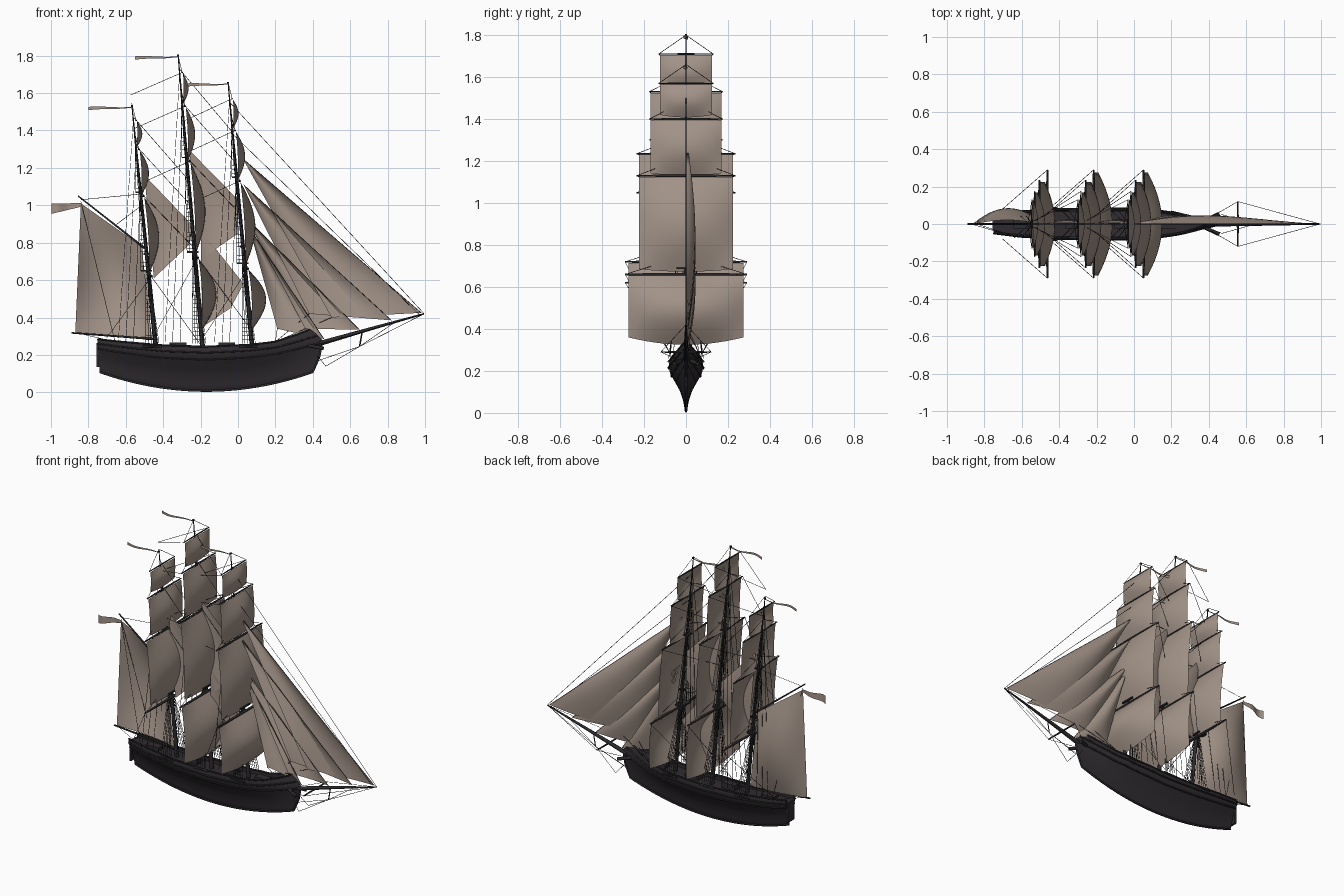
import bpy, bmesh, math
from mathutils import Vector as V

if "Cube" in bpy.data.objects:
    bpy.data.objects.remove(bpy.data.objects["Cube"])

def material(name, c):
    m = bpy.data.materials.new(name)
    m.diffuse_color = (*c, 1)
    m.use_nodes = True
    m.node_tree.nodes["Principled BSDF"].inputs["Base Color"].default_value = m.diffuse_color
    return m

HULL = material("dark_hull", (0.03, 0.025, 0.03))
SPAR = material("dark_spar", (0.025, 0.023, 0.025))
CLOTH = material("canvas", (0.36, 0.29, 0.245))

def patch(name, f, nu, nv, mat, fill=False):
    """Grid surface from f(u, v), coincident points merged."""
    bm = bmesh.new()
    g = [[bm.verts.new(f(i / nu, j / nv)) for j in range(nv + 1)] for i in range(nu + 1)]
    for i in range(nu):
        for j in range(nv):
            bm.faces.new((g[i][j], g[i + 1][j], g[i + 1][j + 1], g[i][j + 1]))
    bmesh.ops.remove_doubles(bm, verts=bm.verts, dist=1e-5)
    if fill:
        bmesh.ops.holes_fill(bm, edges=[e for e in bm.edges if e.is_boundary])
    bmesh.ops.recalc_face_normals(bm, faces=bm.faces)
    me = bpy.data.meshes.new(name)
    bm.to_mesh(me)
    bm.free()
    ob = bpy.data.objects.new(name, me)
    bpy.context.collection.objects.link(ob)
    me.materials.append(mat)
    me.shade_smooth()
    return ob

def rods(name, paths, r, res=0):
    """Tubes along paths of points; a path may be (points, radius factors)."""
    cu = bpy.data.curves.new(name, 'CURVE')
    cu.dimensions, cu.bevel_depth, cu.bevel_resolution = '3D', r, res
    cu.use_fill_caps = True
    for p in paths:
        pts, rad = p if isinstance(p, tuple) else (p, [1] * len(p))
        s = cu.splines.new('POLY')
        s.points.add(len(pts) - 1)
        for q, co, k in zip(s.points, pts, rad):
            q.co, q.radius = (*co, 1), k
    cu.materials.append(SPAR)
    ob = bpy.data.objects.new(name, cu)
    bpy.context.collection.objects.link(ob)

def box(name, loc, size, mat=SPAR):
    bpy.ops.mesh.primitive_cube_add(size=1, location=loc)
    ob = bpy.context.object
    ob.name, ob.scale = name, size
    ob.data.materials.append(mat)

def interp(tab, t):
    for (a, p), (b, q) in zip(tab, tab[1:]):
        if t <= b:
            return p + (q - p) * (t - a) / (b - a)
    return tab[-1][1]

# Hull: half-beam, sheer and section tables
BEAM = [(0, .05), (.12, .068), (.3, .08), (.6, .083), (.75, .075), (.86, .055), (.94, .03), (1, .006)]
SHEER = [(0, .285), (.1, .272), (.3, .252), (.5, .245), (.7, .255), (.82, .27), (.91, .3), (1, .335)]
SECT = [(0, 0), (.04, .08), (.2, .16), (.4, .34), (.6, .66), (.75, .92), (.88, 1), (1, .93)]
STEM = [(0, 0), (.35, .035), (.7, .05), (.8, .04), (1, -.02)]

def hull_pt(t, u, side=1, out=0.0):
    k = .008 + .1 * abs(2 * t - 1) ** 2
    s = interp(SHEER, t)
    ramp = max(0, (t - .7) / .3) ** 2
    x = -.74 + 1.14 * t + ramp * interp(STEM, u) - .012 * u * (1 - t) ** 6
    return V((x, side * (interp(BEAM, t) * interp(SECT, u) + out), k + (s - k) * u))

def section(t):
    half = [hull_pt(t, u / 14) for u in range(15)]
    top = half[-1]
    iy = top.y * .86
    half += [V((top.x, iy, top.z)), V((top.x, iy, top.z - .022)), V((top.x, 0, top.z - .02))]
    return half + [V((p.x, -p.y, p.z)) for p in reversed(half)]

NS = len(section(0)) - 1
hull = patch("hull", lambda a, b: section(a)[round(b * NS)], 40, NS, HULL, True)
bpy.context.view_layer.objects.active = hull
hull.select_set(True)
bpy.ops.object.shade_smooth_by_angle(angle=math.radians(40))

# Wales and rails along the sides, keel and stem
rods("wales", [[hull_pt(i / 40, u, s, .001) for i in range(41)] for u in (.7, .86, 1) for s in (1, -1)], .005, 1)
rods("keel", [[hull_pt(i / 40, 0, 0) for i in range(41)] + [hull_pt(1, u / 8, 0) for u in range(1, 9)]], .006, 1)
box("stern_transom", (-.75, 0, .2), (.012, .07, .13), HULL)
for i, x in enumerate((-.6, -.32, -.06, .18)):
    box("deck_hatch_%d" % i, (x, 0, .25), (.09, .05, .035), HULL)
rods("catheads", [[(.38, s * .02, .25), (.455, s * .055, .235)] for s in (1, -1)], .01, 1)

# Masts: name, base x, top x, top z, yard heights
MASTS = [("fore", .075, -.053, 1.655, (.66, 1.13, 1.40, 1.57)),
         ("main", -.19, -.32, 1.80, (.72, 1.235, 1.53, 1.71)),
         ("mizzen", -.44, -.567, 1.53, (.62, 1.05, 1.30, 1.455))]
YARD = (.29, .235, .175, .13)
SAIL = (.275, .225, .168, .125)
BULGE = (.088, .066, .045, .03)
SAILNAME = ("course", "topsail", "topgallant", "royal")
ropes, ratlines = [], []

def axis(m, z):
    return m[1] + (m[2] - m[1]) * (z - .25) / (m[3] - .25)

def at(i, z):
    return V((axis(MASTS[i], z), 0, z))

def square_sail(m, i):
    top = m[4][i] - .005
    bot = (.36, m[4][0] + .025, m[4][1] + .012, m[4][2] + .02)[i]
    drop = .035 if i == 0 else .012
    def f(u, v):
        w = 2 * u - 1
        c = 1 - w * w
        z = top + (bot - top) * v
        x = axis(m, z) + .014 * (1 - v) + .004 + BULGE[i] * (.12 + .88 * c) * math.sin(math.pi * v)
        return V((x, w * SAIL[i], z - drop * c * v * v))
    patch("%s_%s" % (m[0], SAILNAME[i]), f, 14, 14, CLOTH)

for n, m in enumerate(MASTS):
    name, Z = m[0], m[4]
    rods(name + "_mast", [([(axis(m, z), 0, z) for z in (.2, Z[0], Z[1], Z[2], m[3])], [1, .85, .6, .4, .2])], .013, 2)
    box(name + "_truck", (m[2], 0, m[3]), (.01, .01, .01))
    # Yards, with square sails below them (no course on the mizzen)
    for i in range(4):
        x = axis(m, Z[i]) + .014
        rods("%s_yard_%d" % (name, i), [([(x, w * YARD[i], Z[i]) for w in (-1, -.5, 0, .5, 1)], [.6, .9, 1, .9, .6])], .008 - .0012 * i, 1)
        if i or name != "mizzen":
            square_sail(m, i)
        for s in (1, -1):
            end = (x, s * YARD[i], Z[i])
            ropes.append([end, at(n, Z[i] + .09)])
            if i == 0:
                ropes.append([end, (x - .24, s * .08, .29)])
            elif n < 2:
                ropes.append([end, at(n + 1, Z[i] - .12)])
    # Fighting top and crosstrees
    tz, cz = Z[0] + .03, Z[1] + .02
    box(name + "_top", (axis(m, tz) - .01, 0, tz), (.06, .09, .01))
    box(name + "_crosstrees", (axis(m, cz) - .008, 0, cz), (.035, .055, .006))
    box(name + "_cap", (axis(m, tz + .09), 0, tz + .09), (.035, .024, .012))
    # Shrouds with ratlines in three tiers
    for s in (1, -1):
        for k, (z0, z1, y0, y1, w0, w1) in enumerate(((.26, tz, .083, .012, .07, .014),
                                                   (tz, cz, .043, .008, .045, .01),
                                                   (cz, Z[2] + .01, .026, .004, .028, .006))):
            def sh(a, b):
                z = z0 + (z1 - z0) * b
                w = w0 + (w1 - w0) * b
                off = .012 if k == 0 else 0
                return V((axis(m, z) + off * (1 - b) - w * a + w * .1, s * (y0 + (y1 - y0) * b), z))
            cnt = (6, 4, 3)[k]
            ropes += [[sh(a / (cnt - 1), 0), sh(a / (cnt - 1), 1)] for a in range(cnt)]
            rungs = int((z1 - z0) / .021)
            ratlines += [[sh(0, b / rungs), sh(1, b / rungs)] for b in range(1, rungs)]
        rods("%s_channel_%d" % (name, s), [[(m[1] + .03, s * .084, .245), (m[1] - .07, s * .084, .245)]], .006)
        # Backstays to the rail
        for z, dx in ((Z[1] + .02, .12), (Z[2], .16), (Z[3], .2)):
            ropes.append([at(n, z), (m[1] - dx, s * .075, .27)])
    # Masthead pennant
    def pennant(u, v):
        h = .004 + .014 * u
        return V((m[2] - .232 * u, .014 * math.sin(u * 7) * u ** .5, m[3] - .004 - h * v - .002 * math.sin(u * 6)))
    patch(name + "_pennant", pennant, 16, 1, CLOTH)

# Bowsprit, dolphin striker and spritsail yard
TIP = V((.995, 0, .42))
rods("bowsprit", [([(.33, 0, .235), (.46, 0, .268), (.7, 0, .337), TIP], [1.2, 1, .7, .3])], .013, 2)
rods("dolphin_striker", [[(.665, 0, .33), (.65, 0, .245)]], .004)
rods("spritsail_yard", [([(.555, -.12, .29), (.555, 0, .29), (.555, .12, .29)], [.6, 1, .6])], .006, 1)
ropes += [[(.43, 0, .17), (.65, 0, .245), TIP], [(.65, 0, .245), (.84, 0, .376)]]
for s in (1, -1):
    ropes += [[(.4, s * .03, .25), (.555, s * .12, .29), TIP], [(.47, s * .05, .14), (.65, 0, .245)],
              [(.42, s * .03, .2), (.47, s * .05, .14)]]

# Fore-and-aft sails from four (x, z) corners: top fore, top aft, bottom fore, bottom aft
def fore_aft(name, a, b, c, d, bulge):
    P = [V((x, 0, z)) for x, z in (a, b, c, d)]
    def f(u, v):
        p = P[0].lerp(P[1], u).lerp(P[2].lerp(P[3], u), v)
        p.y = bulge * math.sin(math.pi * u) ** .8 * math.sin(math.pi * (.08 + .84 * v)) if 0 < u < 1 else 0
        return p
    patch(name, f, 12, 12, CLOTH)

JIBS = [((.025, 1.25), (.98, .425), (.50, .40)), ((.03, 1.11), (.82, .385), (.38, .42)),
        ((.045, .93), (.65, .335), (.36, .34)), ((.06, .88), (.46, .285), (.21, .34))]
for i, (head, tack, clew) in enumerate(JIBS):
    fore_aft("jib_%d" % i, head, head, tack, clew, .045)
    ropes += [[(head[0], 0, head[1]), (tack[0], 0, tack[1])],
              [(clew[0], 0, clew[1]), (.2, .07, .27)]]
fore_aft("main_topmast_staysail", (0, 1.03), (-.265, 1.30), (0, .85), (-.17, .73), .02)
fore_aft("main_staysail", (.03, .58), (-.2, .87), (-.04, .45), (-.19, .35), .02)
fore_aft("mizzen_staysail", (-.24, .89), (-.5, 1.16), (-.26, .79), (-.45, .61), .02)

# Spanker with gaff, boom and ensign
fore_aft("spanker", (-.515, .78), (-.84, 1.01), (-.46, .29), (-.87, .318), .085)
rods("gaff", [([(-.485, 0, .76), (-.855, 0, 1.05)], [1, .6])], .007, 1)
rods("boom", [([(-.45, 0, .285), (-.89, 0, .318)], [1, .7])], .007, 1)
patch("ensign", lambda u, v: V((-.84 - .158 * u, .02 * math.sin(u * 6) * u, 1.012 - .003 * u - v * (.02 + .035 * u))),
      12, 2, CLOTH)
ropes += [[(-.84, 0, 1.03), at(2, 1.06)], [(-.66, 0, .89), at(2, 1.0)]]
ropes += [[(-.84, 0, 1.02), (-.66, s * .06, .28)] for s in (1, -1)]
ropes += [[(-.87, 0, .32), (-.7, s * .05, .28)] for s in (1, -1)]

# Stays running forward from each mast
ropes += [[at(0, 1.55), TIP], [at(0, 1.38), (.97, 0, .415)]]
for n in (1, 2):
    Z = MASTS[n][4]
    ropes += [[at(n, z + .02), at(n - 1, z - d)] for z, d in zip(Z, (.38, .28, .3, .32))]
rods("rigging", ropes, .0014)
rods("ratlines", ratlines, .001)
